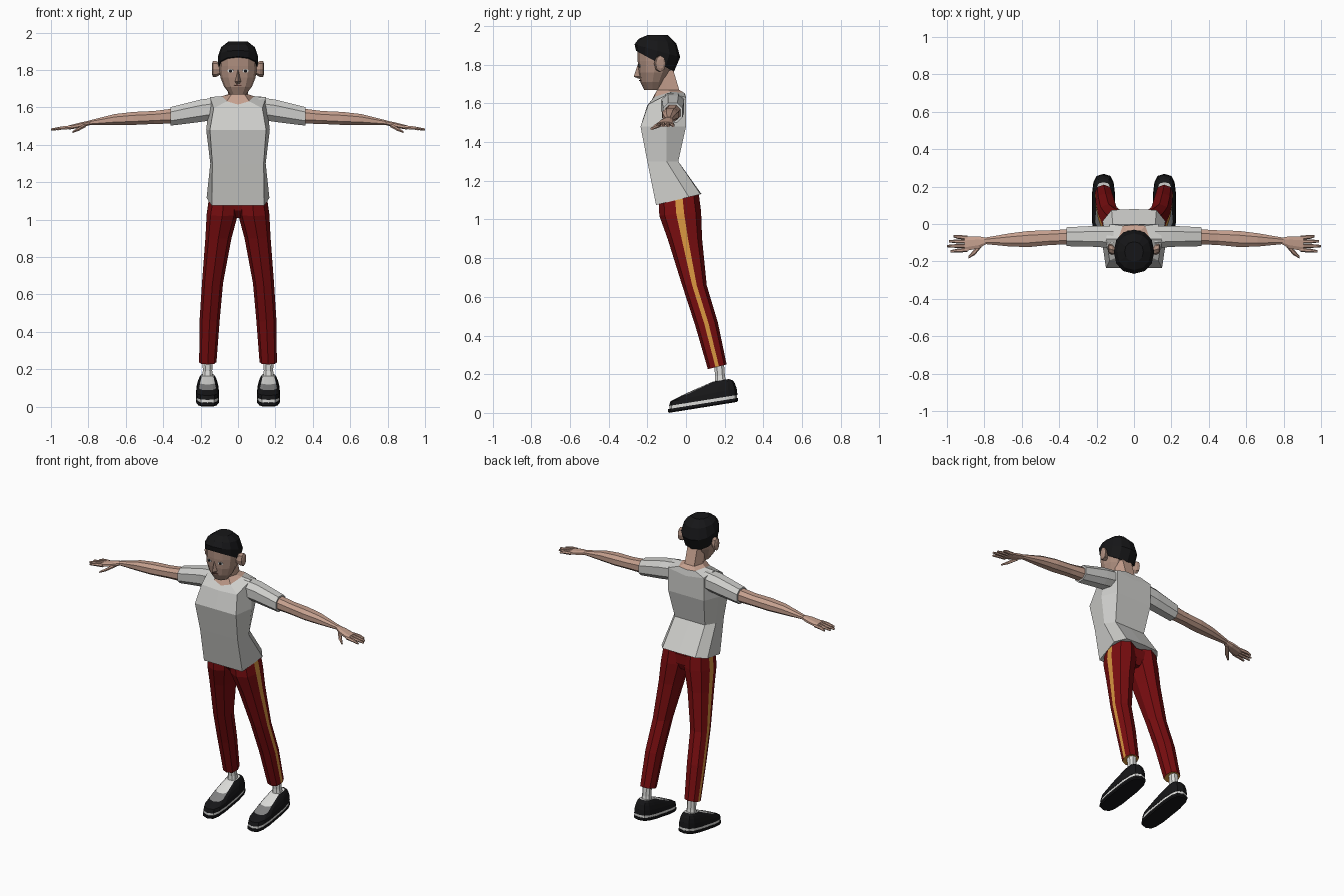
import bpy, bmesh, math
from mathutils import Vector

if "Cube" in bpy.data.objects:
    bpy.data.objects.remove(bpy.data.objects["Cube"])


def material(name, r, g, b):
    m = bpy.data.materials.new(name)
    m.diffuse_color = (r, g, b, 1)
    m.use_nodes = True
    m.node_tree.nodes["Principled BSDF"].inputs["Base Color"].default_value = m.diffuse_color
    return m


SKIN = material("skin", .56, .35, .27)
FACE = material("face_skin", .42, .27, .21)
SHIRT = material("shirt_grey", .62, .62, .60)
RED = material("trouser_red", .19, .004, .005)
ORANGE = material("stripe_orange", .68, .30, .05)
BLACK = material("black", .008, .008, .009)
WHITE = material("white", .72, .72, .70)
GREY = material("tongue_grey", .22, .22, .22)
LIP = material("lip_brown", .13, .05, .04)


def loft(name, rings, mats, rule=None, caps=(True, True), side=1):
    """Skin a list of rings; rule(ring, segment) picks the material."""
    bm = bmesh.new()
    rows = [[bm.verts.new((side * x, y, z)) for x, y, z in r] for r in rings]
    n = len(rows[0])
    for i in range(len(rows) - 1):
        for j in range(n):
            k = (j + 1) % n
            f = bm.faces.new((rows[i][j], rows[i][k], rows[i + 1][k], rows[i + 1][j]))
            f.material_index = rule(i, j) if rule else 0
    if caps[0]:
        bm.faces.new(rows[0])
    if caps[1]:
        bm.faces.new(rows[-1]).material_index = rule(len(rows) - 2, 0) if rule else 0
    bmesh.ops.recalc_face_normals(bm, faces=bm.faces)
    me = bpy.data.meshes.new(name)
    bm.to_mesh(me)
    bm.free()
    for m in mats:
        me.materials.append(m)
    ob = bpy.data.objects.new(name, me)
    bpy.context.collection.objects.link(ob)
    return ob


def power(v, p):
    return math.copysign(abs(v) ** p, v)


def oval(angles, p=1.0):
    return [(power(math.cos(math.radians(a)), p), power(math.sin(math.radians(a)), p)) for a in angles]


def even(n, start=0):
    return [start + 360 * i / n for i in range(n)]


def flat_ring(shape, xc, hx, y0, y1, z, slope=0):
    """Ring around z between y0 and y1, tilted along y."""
    yc, hy = (y0 + y1) / 2, (y1 - y0) / 2
    return [(xc + hx * c, yc + hy * s, z + slope * hy * s) for c, s in shape]


def cross_ring(shape, x, y, z, hy, hz):
    """Ring around the x direction."""
    return [(x, y + hy * c, z + hz * s) for c, s in shape]


def both(half):
    return half + [(-x, y, z) for x, y, z in half[-2:0:-1]]


# Shirt body
def hem(x, y):
    return (x, y, 1.075 + .24 * (y + .155))


def section(z, xf, yf, xs, ys, xb, yb):
    return both([(0, yf, z), (xf, yf, z), (xs, ys, z), (xb, yb, z), (0, yb, z)])


collar = both([(0, -.178, 1.615), (.06, -.165, 1.633), (.085, -.08, 1.66), (.06, -.01, 1.655), (0, -.005, 1.65)])
loft("shirt_body", [
    both([hem(0, -.155), hem(.14, -.155), hem(.168, .015), hem(.12, .075), hem(0, .08)]),
    section(1.30, .137, -.20, .148, -.10, .11, -.04),
    section(1.48, .15, -.235, .17, -.10, .13, 0),
    both([(0, -.20, 1.59), (.13, -.195, 1.595), (.15, -.08, 1.655), (.13, 0, 1.63), (0, 0, 1.61)]),
    collar], [SHIRT], caps=(True, False))

# Neck
loft("neck", [collar,
              section(1.67, .035, -.15, .053, -.095, .035, -.035),
              section(1.77, .035, -.18, .05, -.13, .035, -.065)], [SKIN], caps=(False, True))

# Head
round12 = oval(even(12, 30), .9)
head = loft("head", [flat_ring(round12, 0, hx, y0, y1, z) for hx, y0, y1, z in [
    (.042, -.215, -.13, 1.668), (.074, -.236, -.11, 1.71), (.094, -.245, -.085, 1.76),
    (.102, -.25, -.06, 1.82), (.102, -.25, -.055, 1.87), (.06, -.2, -.09, 1.92)]], [FACE])

# Hair cap
loft("hair", [flat_ring(round12, 0, hx, y0, y1, z, s) for hx, y0, y1, z, s in [
    (.105, -.258, -.062, 1.818, -.55), (.108, -.266, -.03, 1.872, -.28),
    (.09, -.245, -.05, 1.922, -.12), (.05, -.2, -.095, 1.953, 0)]], [BLACK])

# Nose
loft("nose", [[(-.006, -.24, 1.80), (.006, -.24, 1.80), (0, -.25, 1.80)],
              [(-.018, -.235, 1.738), (.018, -.235, 1.738), (0, -.27, 1.738)],
              [(-.012, -.235, 1.728), (.012, -.235, 1.728), (0, -.245, 1.728)]], [FACE])

bpy.context.view_layer.update()


def face_plate(name, x, z, w, h, lift, mat):
    """Thin oval plate lying on the face."""
    ok, p, nrm, _ = head.ray_cast(Vector((x, -1, z)), Vector((0, 1, 0)))
    u = Vector((0, 0, 1)).cross(nrm).normalized()
    v = nrm.cross(u)
    rings = [[p + nrm * d + u * (w * c) + v * (h * s) for c, s in oval(even(10))] for d in (-.002, lift)]
    loft(name, rings, [mat])


face_plate("mouth", 0, 1.718, .022, .003, .003, LIP)
for tag, sd in (("left", 1), ("right", -1)):
    # Eyes and ears
    face_plate("eye_white_" + tag, sd * .04, 1.795, .017, .010, .002, WHITE)
    face_plate("pupil_" + tag, sd * .04, 1.795, .009, .009, .004, BLACK)
    loft("ear_" + tag, [[(x, -.145 + ys + hy * c, 1.805 + hz * s) for c, s in oval(even(8))]
                        for x, ys, hy, hz in [(.095, 0, .016, .03), (.118, .008, .028, .043),
                                              (.134, .014, .026, .042), (.14, .016, .014, .026)]],
         [FACE], side=sd)

    # Sleeve and arm
    eight = oval(even(8, 22.5), .85)
    loft("sleeve_" + tag, [cross_ring(eight, *r) for r in [
        (.11, -.07, 1.595, .065, .062), (.20, -.066, 1.582, .06, .064), (.36, -.068, 1.552, .054, .053)]],
        [SHIRT], side=sd)
    loft("arm_" + tag, [cross_ring(eight, *r) for r in [
        (.34, -.068, 1.554, .043, .043), (.45, -.073, 1.546, .042, .037), (.56, -.08, 1.541, .046, .037),
        (.66, -.085, 1.535, .038, .031), (.80, -.09, 1.517, .018, .013)]], [SKIN], side=sd)

    # Hand with fingers and thumb
    loft("palm_" + tag, [cross_ring(eight, *r) for r in [
        (.79, -.09, 1.518, .018, .013), (.83, -.098, 1.508, .034, .015), (.905, -.106, 1.492, .042, .012)]],
        [SKIN], side=sd)
    six = oval(even(6))
    for i, (y0, y1, tip) in enumerate([(-.073, -.066, .965), (-.095, -.092, .99),
                                       (-.117, -.118, 1.0), (-.138, -.146, .98)]):
        loft(f"finger_{i + 1}_{tag}", [cross_ring(six, .89, y0, 1.494, .011, .011),
                                       cross_ring(six, .94, (y0 + y1) / 2, 1.490, .011, .010),
                                       cross_ring(six, tip, y1, 1.482, .006, .006)], [SKIN], side=sd)
    loft("thumb_" + tag, [cross_ring(six, .815, -.105, 1.505, .018, .012),
                          cross_ring(six, .85, -.148, 1.485, .017, .011),
                          cross_ring(six, .885, -.178, 1.468, .007, .006)], [SKIN], side=sd)

    # Trouser leg with side stripe
    leg_shape = oval([-8, 8, 45, 90, 135, 180, 225, 270, 315], .85)
    loft("trouser_leg_" + tag, [flat_ring(leg_shape, (a + b) / 2, (b - a) / 2, y0, y1, z, s)
                                for a, b, y0, y1, z, s in [
        (.0, .155, -.14, .065, 1.115, .24), (.0, .168, -.138, .078, 1.03, .1),
        (.035, .175, -.095, .083, .90, 0), (.08, .193, -.02, .107, .66, 0),
        (.098, .206, .047, .165, .46, .1), (.115, .208, .113, .21, .238, .25)]],
        [RED, ORANGE], rule=lambda i, j: int(j == 0), side=sd)

    # Sock
    loft("sock_" + tag, [flat_ring(eight, .163, r, y - r, y + r, z) for r, y, z in [
        (.036, .18, .13), (.027, .176, .19), (.028, .17, .26)]], [WHITE], side=sd)

    # Shoe: sole, welt, upper and tongue
    plan = oval(even(14, -90), .62)

    def shoe_ring(hx, y0, y1, toe, heel):
        pts = flat_ring(plan, .163, hx, y0, y1, 0)
        return [(x, y, .16 * (y + .09) + toe + (heel - toe) * (y - y0) / (y1 - y0)) for x, y, _ in pts]

    loft("shoe_sole_" + tag, [shoe_ring(.058, -.088, .262, 0, 0), shoe_ring(.063, -.092, .268, .006, .006),
                              shoe_ring(.063, -.092, .268, .02, .02)], [BLACK], side=sd)
    loft("shoe_welt_" + tag, [shoe_ring(.060, -.086, .264, .019, .019),
                              shoe_ring(.060, -.086, .264, .037, .037)], [WHITE], side=sd)
    loft("shoe_upper_" + tag, [shoe_ring(.062, -.088, .266, .036, .036), shoe_ring(.060, -.08, .262, .058, .07),
                               shoe_ring(.053, -.025, .252, .078, .10), shoe_ring(.046, .04, .242, .098, .115),
                               shoe_ring(.036, .138, .222, .125, .125)],
         [BLACK, GREY, WHITE], side=sd,
         rule=lambda i, j: (0, 0, 1, 2)[i] if j in (0, 1, 12, 13) else 0)

# Trouser seat joining the legs
loft("trouser_seat", [flat_ring(oval(even(8, 22.5)), 0, hx, y0, y1, z) for hx, y0, y1, z in [
    (.14, -.13, .06, 1.11), (.10, -.115, .06, 1.05), (.03, -.07, .04, 1.008)]], [RED])
